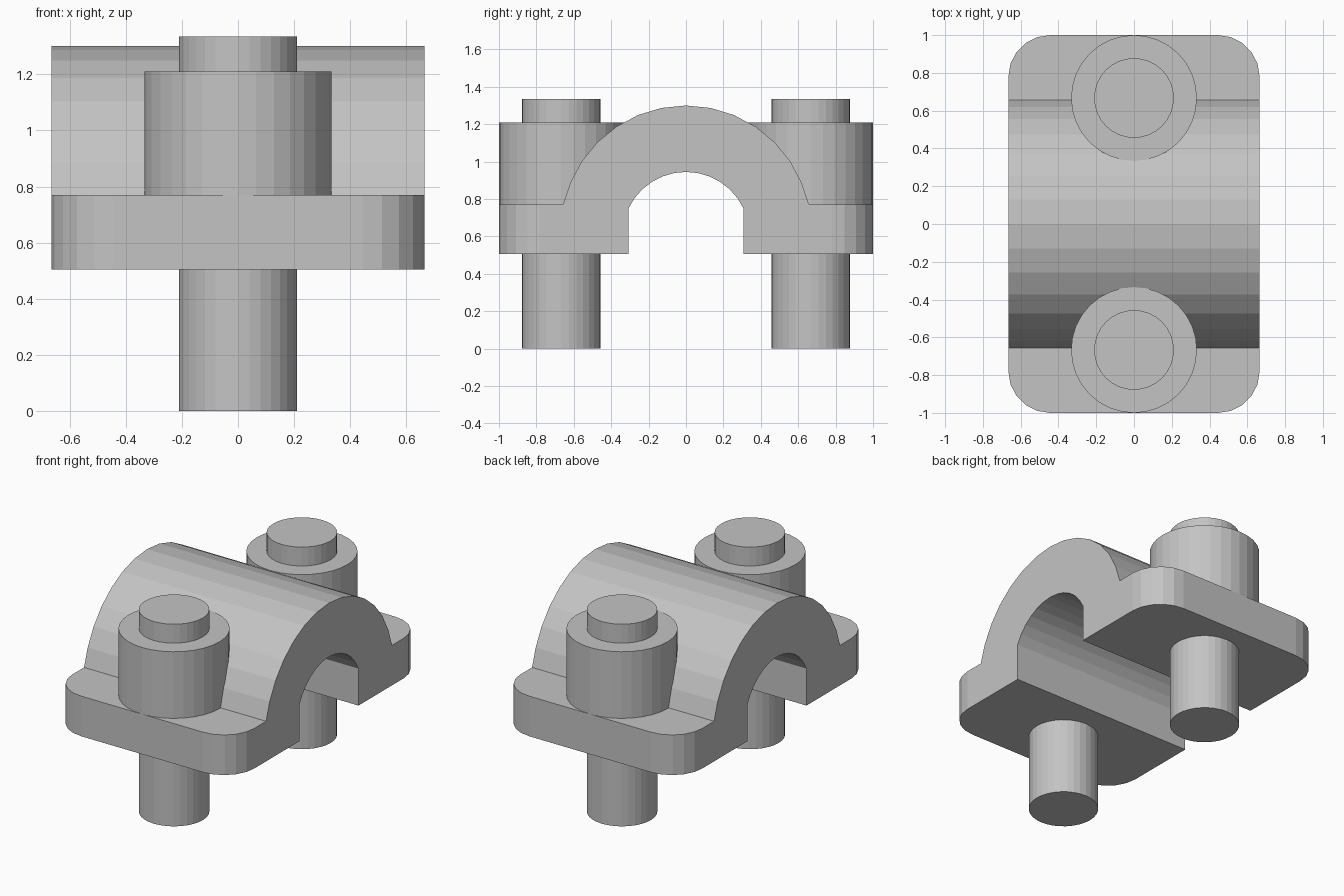
import bpy, bmesh
from math import sin, cos, asin, pi

cube = bpy.data.objects.get("Cube")
if cube:
    bpy.data.objects.remove(cube, do_unlink=True)

# Single plain grey
grey = bpy.data.materials.new("plain grey")
grey.use_nodes = True
colour = (0.55, 0.55, 0.55, 1)
grey.diffuse_color = colour
grey.node_tree.nodes["Principled BSDF"].inputs["Base Color"].default_value = colour

HALF_WIDTH = 0.665
BOLT_Y = 0.667
PLATE_BOTTOM, PLATE_TOP = 0.505, 0.77


def finish(name, bm):
    bmesh.ops.recalc_face_normals(bm, faces=bm.faces)
    mesh = bpy.data.meshes.new(name)
    bm.to_mesh(mesh)
    bm.free()
    mesh.materials.append(grey)
    obj = bpy.data.objects.new(name, mesh)
    bpy.context.collection.objects.link(obj)
    return obj


def arc(radius, half_span, top, steps):
    """Arc over the x axis, from -y to +y, peaking at the given height."""
    angles = [half_span * (2 * i / steps - 1) for i in range(steps + 1)]
    return [(radius * sin(a), top - radius + radius * cos(a)) for a in angles]


def cylinder(name, radius, y, bottom, top, sides=32):
    bm = bmesh.new()
    ring = [bm.verts.new((radius * cos(2 * pi * i / sides),
                          y + radius * sin(2 * pi * i / sides), bottom))
            for i in range(sides)]
    base = bm.faces.new(ring)
    extruded = bmesh.ops.extrude_face_region(bm, geom=[base], use_keep_orig=True)
    lid = [g for g in extruded["geom"] if isinstance(g, bmesh.types.BMVert)]
    bmesh.ops.translate(bm, verts=lid, vec=(0, 0, top - bottom))
    return finish(name, bm)


# Clamp body: arch and both flanges as one extruded profile
outer = arc(0.67, 7 * pi / 16, 1.30, 14)
outer[0] = (outer[0][0], PLATE_TOP)
outer[-1] = (outer[-1][0], PLATE_TOP)
inner = arc(0.34, asin(0.308 / 0.34), 0.945, 12)
profile = [(-1, PLATE_BOTTOM), (-1, PLATE_TOP)] + outer
profile += [(1, PLATE_TOP), (1, PLATE_BOTTOM), (0.308, PLATE_BOTTOM)]
profile += inner[::-1] + [(-0.308, PLATE_BOTTOM)]

bm = bmesh.new()
side = bm.faces.new([bm.verts.new((-HALF_WIDTH, y, z)) for y, z in profile])
extruded = bmesh.ops.extrude_face_region(bm, geom=[side], use_keep_orig=True)
far = [g for g in extruded["geom"] if isinstance(g, bmesh.types.BMVert)]
bmesh.ops.translate(bm, verts=far, vec=(2 * HALF_WIDTH, 0, 0))
bmesh.ops.recalc_face_normals(bm, faces=bm.faces)

# Rounded flange corners
corners = [e for e in bm.edges
           if all(abs(abs(v.co.y) - 1) < 0.001 for v in e.verts)
           and abs(e.verts[0].co.x - e.verts[1].co.x) < 0.001]
bmesh.ops.bevel(bm, geom=corners, offset=0.22, segments=5, profile=0.5,
                affect='EDGES')
finish("clamp_body", bm)

# Bolt bosses and through pins at front and back
for label, sign in (("front", -1), ("back", 1)):
    cylinder(label + "_boss", 0.333, sign * BOLT_Y, PLATE_TOP - 0.01, 1.21)
    cylinder(label + "_pin", 0.211, sign * BOLT_Y, 0, 1.335)
